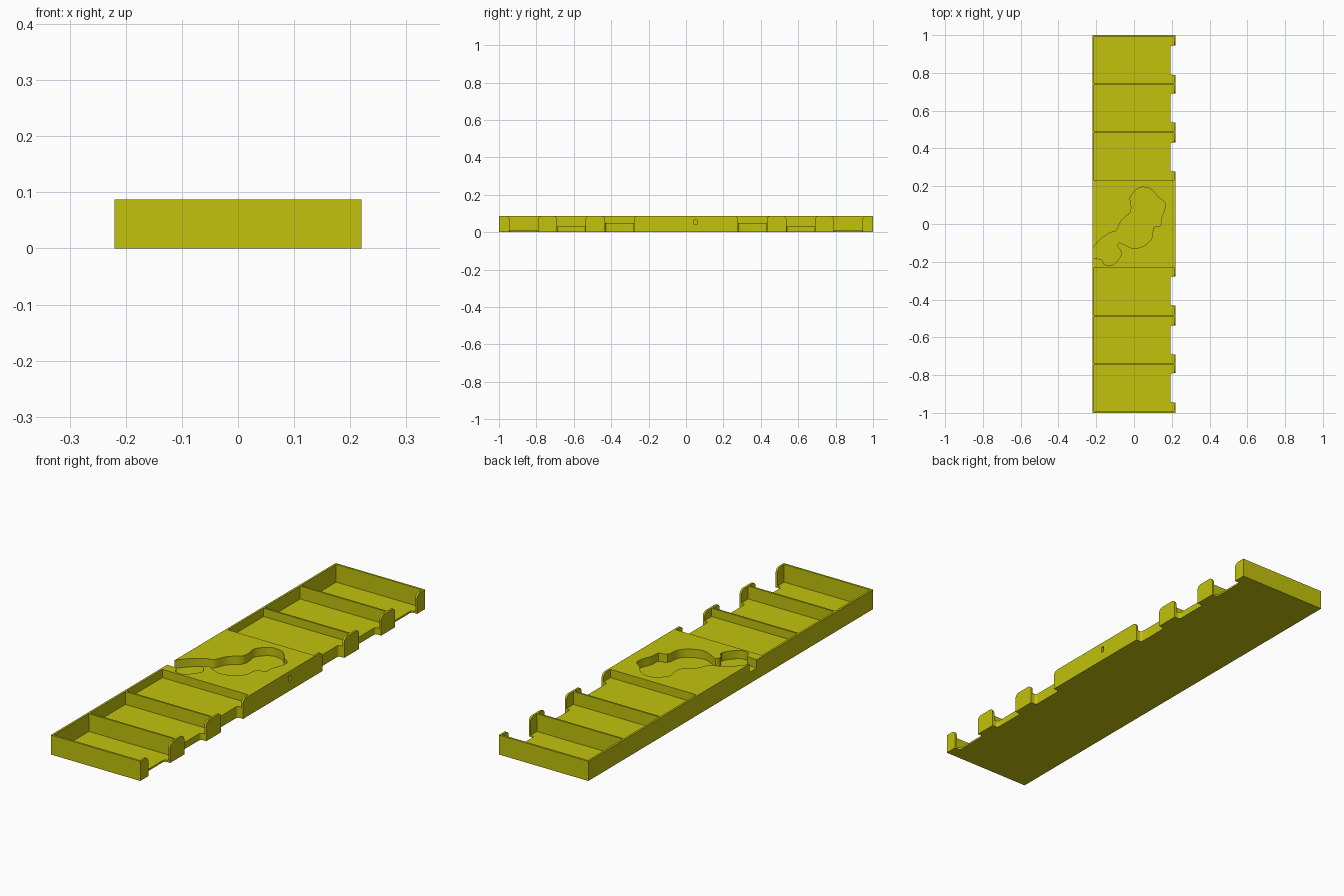
import bpy, bmesh, math
from mathutils import Vector

if "Cube" in bpy.data.objects:
    bpy.data.objects.remove(bpy.data.objects["Cube"])

HX, HY, TOP = 0.22, 1.0, 0.087
WALL = 0.009

yellow = bpy.data.materials.new("mustard yellow")
yellow.diffuse_color = (0.54, 0.54, 0.004, 1)
yellow.use_nodes = True
yellow.node_tree.nodes["Principled BSDF"].inputs["Base Color"].default_value = yellow.diffuse_color


def prism(name, profile, depth, place):
    """Extrude a closed 2D profile; place(u, v, w) maps it into the scene."""
    bm = bmesh.new()
    low = [bm.verts.new(place(u, v, depth[0])) for u, v in profile]
    high = [bm.verts.new(place(u, v, depth[1])) for u, v in profile]
    bm.faces.new(low)
    bm.faces.new(high)
    n = len(profile)
    for i in range(n):
        j = (i + 1) % n
        bm.faces.new((low[i], low[j], high[j], high[i]))
    bmesh.ops.recalc_face_normals(bm, faces=bm.faces[:])
    mesh = bpy.data.meshes.new(name)
    bm.to_mesh(mesh)
    bm.free()
    obj = bpy.data.objects.new(name, mesh)
    bpy.context.collection.objects.link(obj)
    return obj


def plan(u, v, w):
    return (u, v, w)


def side(u, v, w):
    return (w, u, v)


def box(name, x, y, z):
    return prism(name, [(x[0], y[0]), (x[1], y[0]), (x[1], y[1]), (x[0], y[1])], z, plan)


def arc(cx, cy, r, a0, a1, steps=6):
    return [(cx + r * math.cos(math.radians(a0 + (a1 - a0) * i / steps)),
             cy + r * math.sin(math.radians(a0 + (a1 - a0) * i / steps)))
            for i in range(steps + 1)]


def smooth_path(points, steps=4):
    """Catmull-Rom curve through the points."""
    p = [Vector(q) for q in points]
    p = [p[0]] + p + [p[-1]]
    out = []
    for a, b, c, d in zip(p, p[1:], p[2:], p[3:]):
        for i in range(steps):
            t = i / steps
            out.append(tuple(0.5 * (2 * b + (c - a) * t + (2 * a - 5 * b + 4 * c - d) * t * t
                                    + (3 * b - a - 3 * c + d) * t ** 3)))
    return out + [tuple(p[-1])]


def cut(target, cutter):
    mod = target.modifiers.new("cut", 'BOOLEAN')
    mod.operation = 'DIFFERENCE'
    mod.solver = 'EXACT'
    mod.object = cutter
    bpy.context.view_layer.objects.active = target
    bpy.ops.object.modifier_apply(modifier=mod.name)
    bpy.data.objects.remove(cutter)


tray = box("card_tray", (-HX, HX), (-HY, HY), (0, TOP))
tray.data.materials.append(yellow)

# Compartments: y start, y end, floor height, finger notch centre
bays = [(0.23, 0.481, 0.05, 0.355), (0.489, 0.738, 0.03, 0.614), (0.746, 0.991, 0.008, 0.867)]
HALF, R = 0.077, 0.02
for s in (-1, 1):
    for y0, y1, floor, mid in bays:
        ys = sorted((s * y0, s * y1))
        cut(tray, box("bay_cutter", (-HX + WALL, HX - WALL), ys, (floor, 0.2)))
        m = s * mid
        # Finger notch with rounded inner corners, cut right through the floor
        shape = [(0.3, m - HALF)] + arc(0.204, m - HALF + 0.012, 0.012, 270, 180)
        shape += arc(0.204, m + HALF - 0.012, 0.012, 180, 90) + [(0.3, m + HALF)]
        cut(tray, prism("notch_cutter", shape, (-0.1, 0.2), plan))
        # Rounded top corners of the tabs beside the notch
        w = HALF - 0.002
        shape = [(m - w, 0.03), (m + w, 0.03)] + arc(m + HALF + R, TOP - R, R, 180, 90)
        shape += [(m + HALF + R, 0.12), (m - HALF - R, 0.12)]
        shape += arc(m - HALF - R, TOP - R, R, 90, 0)
        cut(tray, prism("tab_cutter", shape, (HX - WALL - 0.005, 0.3), side))

# Irregular pocket in the middle block, open at the left edge
outline = [(-.22, -.13), (-.177, -.08), (-.124, -.045), (-.093, -.035), (-.066, .02),
           (-.02, .06), (-.015, .105), (-.02, .14), (.01, .18), (.045, .195),
           (.093, .183), (.125, .145), (.162, .115), (.162, .077), (.146, .035),
           (.14, -.008), (.104, -.02), (.093, -.077), (.056, -.113), (.003, -.13),
           (-.045, -.113), (-.077, -.098), (-.087, -.12), (-.066, -.155),
           (-.093, -.2), (-.12, -.22), (-.156, -.215), (-.172, -.188), (-.22, -.182)]
pocket = smooth_path(outline) + [(-0.26, -.182), (-0.26, -.13)]
cut(tray, prism("pocket_cutter", pocket, (0.05, 0.2), plan))

# Small slot in the right face of the middle block
cut(tray, box("slot_cutter", (0.17, 0.3), (0.044, 0.058), (0.04, 0.066)))

# Smooth only the rounded corners and the pocket wall
bpy.ops.object.select_all(action='DESELECT')
tray.select_set(True)
bpy.context.view_layer.objects.active = tray
bpy.ops.object.shade_smooth_by_angle(angle=math.radians(30))
